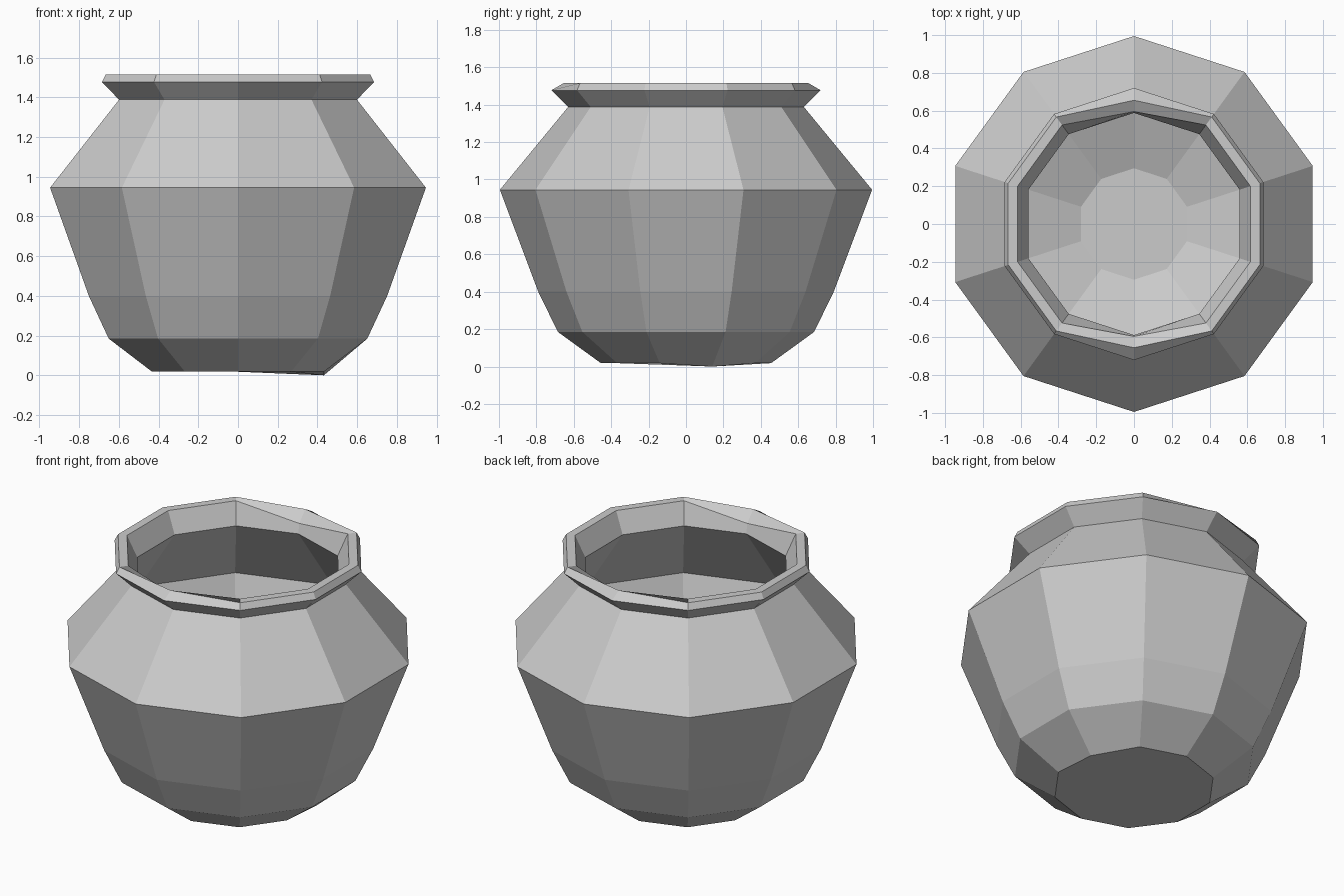
import bpy, bmesh
from math import cos, sin, tau

SIDES = 10
cube = bpy.data.objects.get("Cube")
if cube:
    bpy.data.objects.remove(cube)

# Single clay colour
clay = bpy.data.materials.new("grey_clay")
clay.use_nodes = True
grey = (0.6, 0.6, 0.6, 1)
clay.diffuse_color = grey
clay.node_tree.nodes["Principled BSDF"].inputs["Base Color"].default_value = grey

# Wall profile (radius, height): outside going up, over the lip, inside going down
profile = [(0.455, 0.018), (0.685, 0.185), (0.79, 0.40), (0.995, 0.945),
           (0.63, 1.388), (0.72, 1.477), (0.70, 1.515), (0.648, 1.515),
           (0.588, 1.388), (0.92, 0.945), (0.74, 0.41), (0.64, 0.22), (0.295, 0.09)]
LIP_TOP, LIP_INNER = 6, 7

bm = bmesh.new()
rings = []
for level, (radius, height) in enumerate(profile):
    ring = []
    for k in range(SIDES):
        a = tau * (k / SIDES + 0.25)
        r, z = radius, height
        # Worn notches in the lip at the front and the back
        if k % 5 == 0 and level == LIP_TOP:
            r = 0.655
        if k % 5 == 0 and level == LIP_INNER:
            r, z = 0.595, 1.45
        ring.append(bm.verts.new((r * cos(a), r * sin(a), z)))
    rings.append(ring)

# One corner of the foot sits lower
rings[0][8].co.z = 0

# Walls, foot and inner floor
for low, high in zip(rings, rings[1:]):
    for k in range(SIDES):
        n = (k + 1) % SIDES
        bm.faces.new((low[k], low[n], high[n], high[k]))
bm.faces.new(rings[0][::-1])
bm.faces.new(rings[-1])
bmesh.ops.recalc_face_normals(bm, faces=bm.faces)

mesh = bpy.data.meshes.new("pot")
bm.to_mesh(mesh)
bm.free()
mesh.materials.append(clay)
pot = bpy.data.objects.new("pot", mesh)
bpy.context.collection.objects.link(pot)
